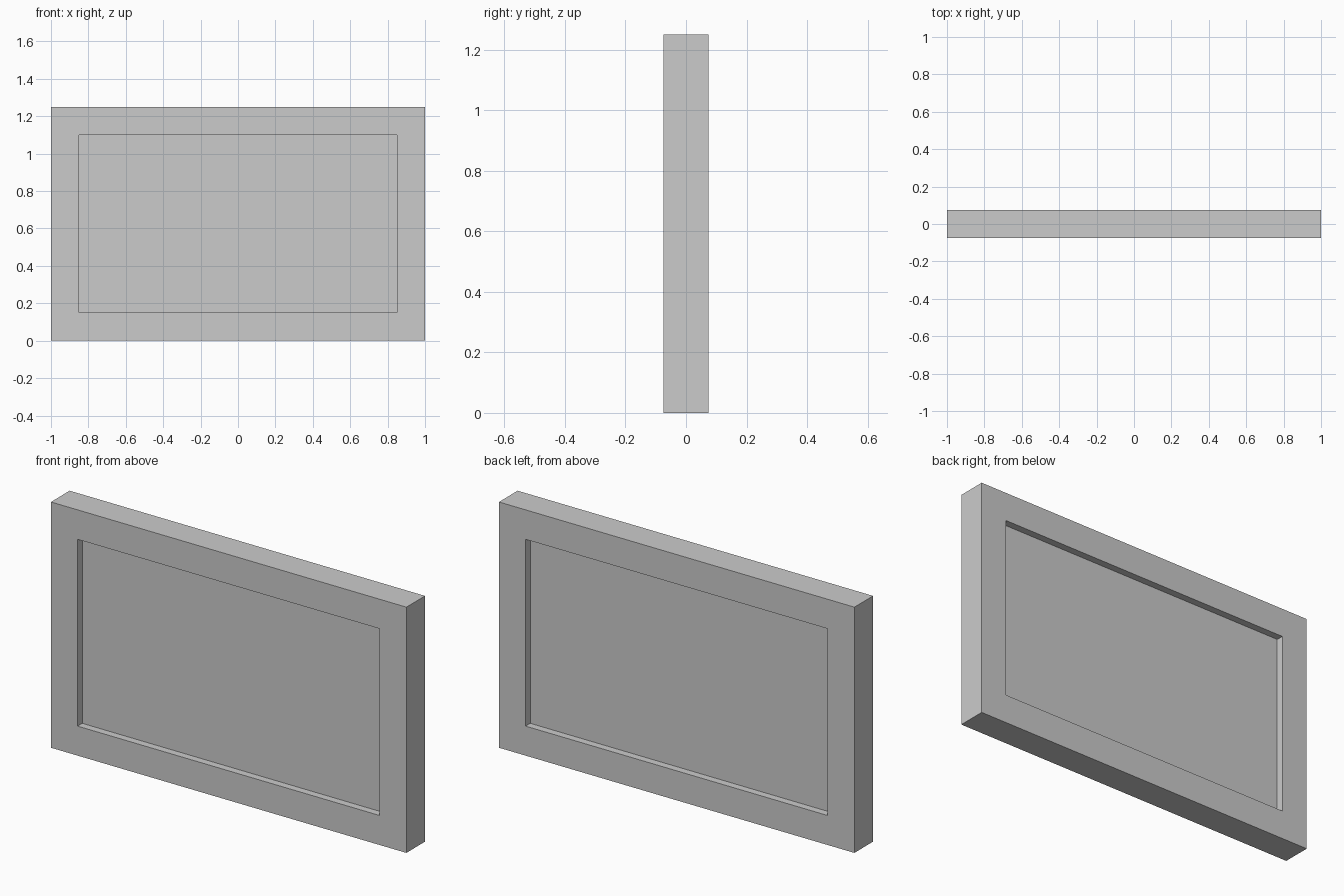
import bpy
import bmesh
from mathutils import Matrix

if "Cube" in bpy.data.objects:
    bpy.data.objects.remove(bpy.data.objects["Cube"], do_unlink=True)

WIDTH, THICK, HEIGHT = 2.0, 0.15, 1.25
BORDER, RECESS = 0.15, 0.0375

# Single plain grey material
grey = bpy.data.materials.new("light_grey")
grey.use_nodes = True
colour = (0.6, 0.6, 0.6, 1.0)
grey.diffuse_color = colour
grey.node_tree.nodes["Principled BSDF"].inputs["Base Color"].default_value = colour

# Slab standing on the ground
bm = bmesh.new()
bmesh.ops.create_cube(bm, size=1.0)
bmesh.ops.transform(
    bm, verts=bm.verts,
    matrix=Matrix.Translation((0, 0, HEIGHT / 2)) @ Matrix.Diagonal((WIDTH, THICK, HEIGHT, 1)))
bm.normal_update()

# Border and straight-walled recess on the front and the back
for panel in [f for f in bm.faces if abs(f.normal.y) > 0.9]:
    inward = -panel.normal.copy()
    bmesh.ops.inset_individual(bm, faces=[panel], thickness=BORDER, use_even_offset=True)
    walls = bmesh.ops.extrude_discrete_faces(bm, faces=[panel])
    bmesh.ops.translate(bm, verts=walls["faces"][0].verts, vec=inward * RECESS)

bmesh.ops.recalc_face_normals(bm, faces=bm.faces)
mesh = bpy.data.meshes.new("framed_panel")
bm.to_mesh(mesh)
bm.free()
mesh.materials.append(grey)
framed_panel = bpy.data.objects.new("framed_panel", mesh)
bpy.context.collection.objects.link(framed_panel)
